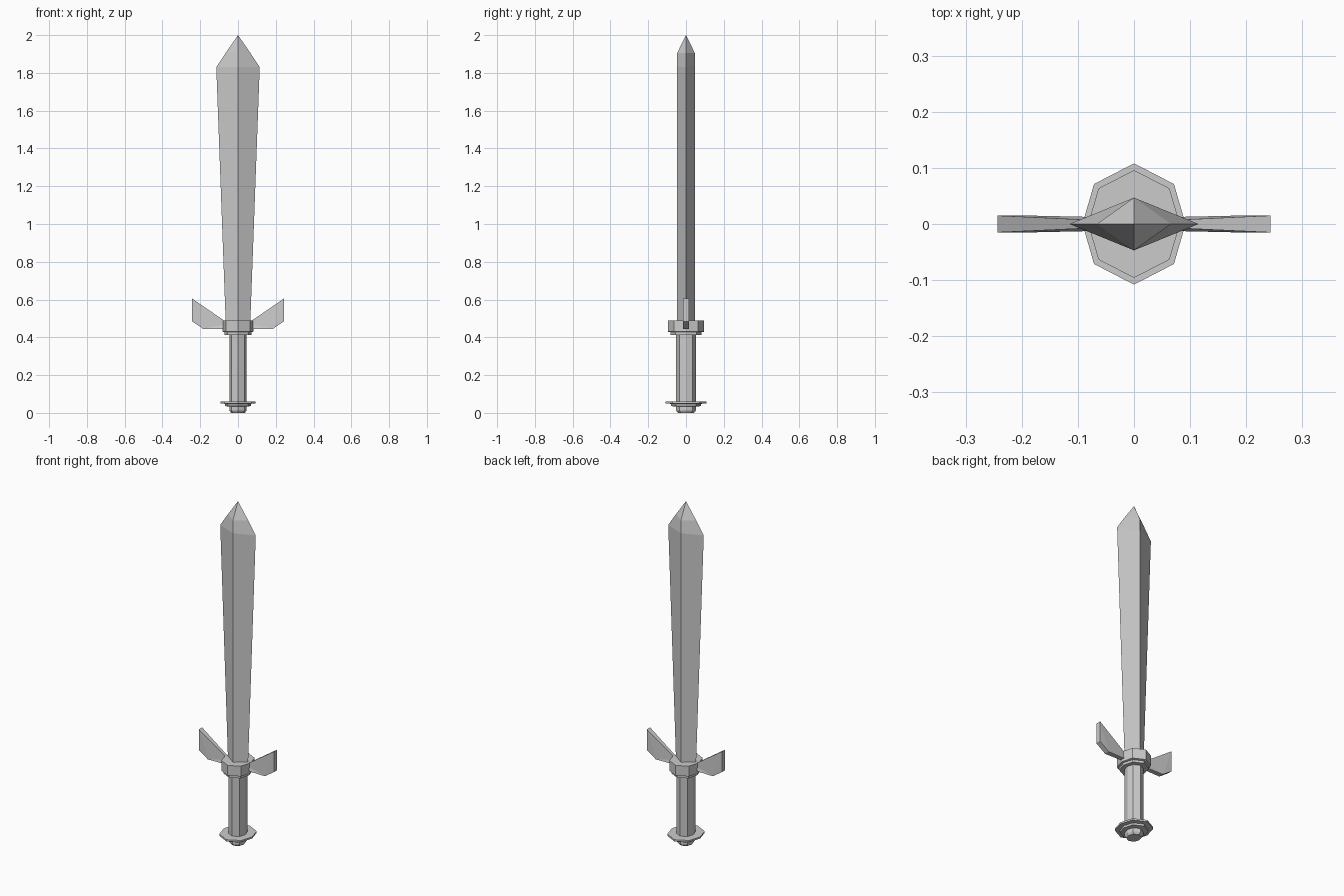
import bpy

if "Cube" in bpy.data.objects:
    bpy.data.objects.remove(bpy.data.objects["Cube"])

# Irregular octagon shared by every hilt part: (x, y) factors of the radius
OCT = [(0.85, 0), (0.66, 0.66), (0, 1), (-0.66, 0.66),
       (-0.85, 0), (-0.66, -0.66), (0, -1), (0.66, -0.66)]
DIAMOND = [(1, 0), (0, 1), (-1, 0), (0, -1)]


def make(name, verts, faces):
    mesh = bpy.data.meshes.new(name)
    mesh.from_pydata(verts, [], faces)
    mesh.update()
    ob = bpy.data.objects.new(name, mesh)
    bpy.context.collection.objects.link(ob)
    return ob


def loft(name, shape, rings, tip=None):
    """Stack (rx, ry, z) copies of a cross-section, closed by a cap or a tip."""
    n = len(shape)
    verts = [(x * rx, y * ry, z) for rx, ry, z in rings for x, y in shape]
    faces = [tuple(reversed(range(n)))]
    for k in range(len(rings) - 1):
        for i in range(n):
            j = (i + 1) % n
            faces.append((k * n + i, k * n + j, (k + 1) * n + j, (k + 1) * n + i))
    last = (len(rings) - 1) * n
    if tip:
        verts.append(tip)
        faces += [(last + i, last + (i + 1) % n, len(verts) - 1) for i in range(n)]
    else:
        faces.append(tuple(range(last, last + n)))
    return make(name, verts, faces)


def octagons(name, steps):
    return loft(name, OCT, [(r, r, z) for r, z in steps])


# Stepped pommel, grip and collar
octagons("pommel", [(0.043, 0), (0.052, 0.012), (0.052, 0.033), (0.08, 0.036),
                    (0.08, 0.048), (0.108, 0.05), (0.108, 0.06)])
octagons("grip", [(0.054, 0.055), (0.054, 0.42)])
octagons("guard_collar", [(0.083, 0.413), (0.083, 0.427), (0.096, 0.43), (0.096, 0.49)])

# Diamond-section blade, widening towards the point
loft("blade", DIAMOND, [(0.064, 0.047, 0.45), (0.115, 0.047, 1.83),
                        (0.066, 0.047, 1.905)], tip=(0, 0, 2))

# Guard wings, mirrored left and right; each outline point is (x, z, half thickness)
outline = [(0.05, 0.445, 0.012), (0.185, 0.445, 0.015), (0.243, 0.485, 0.015),
           (0.243, 0.605, 0.015), (0.05, 0.473, 0.006)]
n = len(outline)
verts = [(x, s * t, z) for s in (-1, 1) for x, z, t in outline]
faces = [(0, 1, 4), (1, 3, 4), (1, 2, 3), (5, 9, 6), (6, 9, 8), (6, 8, 7)]
faces += [(i, i + n, (i + 1) % n + n, (i + 1) % n) for i in range(n)]
wings = make("guard_wings", verts, faces)
wings.modifiers.new("mirror", 'MIRROR').use_axis[0] = True
